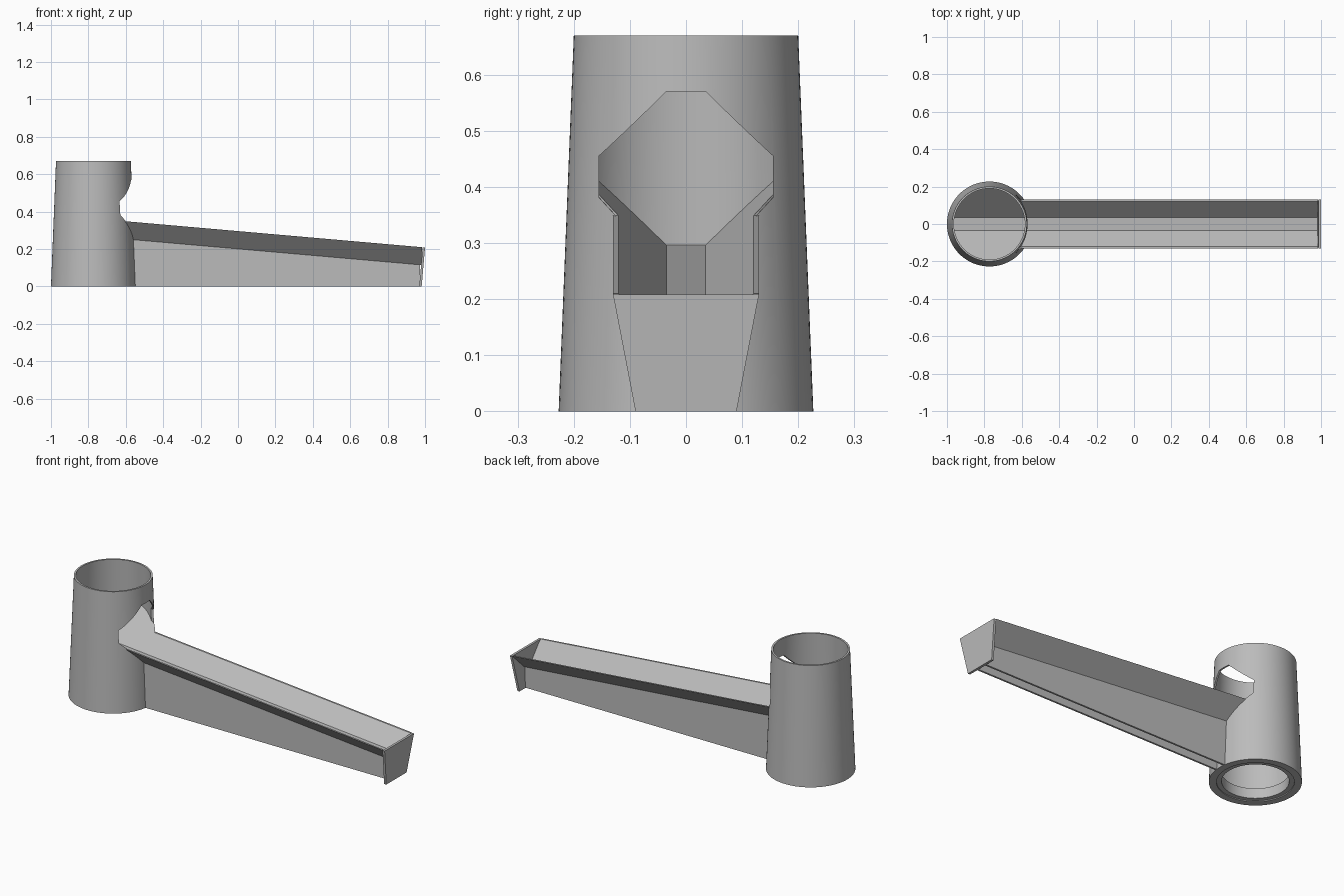
import bpy, bmesh, math

if "Cube" in bpy.data.objects:
    bpy.data.objects.remove(bpy.data.objects["Cube"])

CX = -0.773          # tower axis
SEG = 96

grey = bpy.data.materials.new("plain_grey")
grey.diffuse_color = (0.5, 0.5, 0.5, 1)
grey.use_nodes = True
grey.node_tree.nodes["Principled BSDF"].inputs["Base Color"].default_value = grey.diffuse_color


def floor_z(x):
    """Height of the sloping channel floor."""
    return 0.211 - 0.0875 * x


def make(name, verts, faces):
    me = bpy.data.meshes.new(name)
    me.from_pydata(verts, [], faces)
    bm = bmesh.new()
    bm.from_mesh(me)
    bmesh.ops.recalc_face_normals(bm, faces=bm.faces)
    bm.to_mesh(me)
    bm.free()
    me.materials.append(grey)
    ob = bpy.data.objects.new(name, me)
    bpy.context.collection.objects.link(ob)
    return ob


def prism(name, ring_a, ring_b):
    """Solid between two matching closed rings."""
    n = len(ring_a)
    faces = [(i, (i + 1) % n, n + (i + 1) % n, n + i) for i in range(n)]
    faces += [tuple(range(n)), tuple(range(n, 2 * n))]
    return make(name, ring_a + ring_b, faces)


def sloped(name, profile, x0, x1):
    """Extrude a (y, height above floor) profile along the slope."""
    return prism(name, *[[(x, y, floor_z(x) + h) for y, h in profile] for x in (x0, x1)])


def revolve(name, profile):
    n = len(profile)
    verts = [(CX + r * math.cos(2 * math.pi * s / SEG), r * math.sin(2 * math.pi * s / SEG), z)
             for s in range(SEG) for r, z in profile]
    faces = [(s * n + i, s * n + (i + 1) % n,
              (s + 1) % SEG * n + (i + 1) % n, (s + 1) % SEG * n + i)
             for s in range(SEG) for i in range(n)]
    return make(name, verts, faces)


def cone(name, r0, r1, h):
    rings = [[(CX + r * math.cos(2 * math.pi * s / SEG), r * math.sin(2 * math.pi * s / SEG), z)
              for s in range(SEG)] for r, z in ((r0, -0.01), (r1, h))]
    return prism(name, *rings)


def boolean(ob, cutter, op):
    mod = ob.modifiers.new(op, 'BOOLEAN')
    mod.operation, mod.object, mod.solver = op, cutter, 'EXACT'
    bpy.context.view_layer.objects.active = ob
    bpy.ops.object.modifier_apply(modifier=mod.name)


def v_profile(half):
    """Thin channel section: flat bottom with 45 degree sides."""
    right = [(0.035, -0.01), (half, half - 0.045)]
    inner = [(half - 0.01, half - 0.045), (0.035, 0.0)]
    r = right + inner
    return r + [(-y, h) for y, h in reversed(r)]


# Tapered hollow tower with a thick foot ring
tower = revolve("tower", [(0.227, 0), (0.2, 0.67), (0.19, 0.67), (0.214, 0.06),
                          (0.165, 0.06), (0.165, 0.005), (0.19, 0.005), (0.19, 0)])

# Eight-sided opening on the channel side
half = [(0.035, -0.005), (0.155, 0.115), (0.155, 0.189), (0.035, 0.309)]
opening = sloped("opening_cutter", half + [(-y, h) for y, h in reversed(half)], CX, -0.4)
boolean(tower, opening, 'DIFFERENCE')

# Channel floor carried across the inside of the tower
core = cone("core_cutter", 0.2235, 0.1965, 0.67)
inner_floor = sloped("inner_floor", v_profile(0.26), -1.05, -0.45)
boolean(inner_floor, core, 'INTERSECT')

# Long sloping channel
channel = sloped("channel", v_profile(0.13), -0.7, 0.985)
boolean(channel, core, 'DIFFERENCE')

# Twin support walls below the channel
for side, name in ((1, "support_wall_back"), (-1, "support_wall_front")):
    rings = [[(x, side * y, z) for y, z in ((0.025, 0), (0.035, 0),
              (0.035, floor_z(x) - 0.008), (0.025, floor_z(x) - 0.008))]
             for x in (-0.6, 0.973)]
    wall = prism(name, *rings)
    boolean(wall, core, 'DIFFERENCE')

# Leaning end plate
prism("end_plate", *[[(0.982 - t, -0.09, 0), (0.982 - t, 0.09, 0),
                      (1 - t, 0.13, 0.208), (1 - t, -0.13, 0.208)] for t in (0, 0.013)])

for cutter in (opening, core):
    bpy.data.objects.remove(cutter)

# Smooth round tower, flat elsewhere
bpy.ops.object.select_all(action='DESELECT')
tower.select_set(True)
bpy.context.view_layer.objects.active = tower
bpy.ops.object.shade_smooth_by_angle(angle=math.radians(30))
